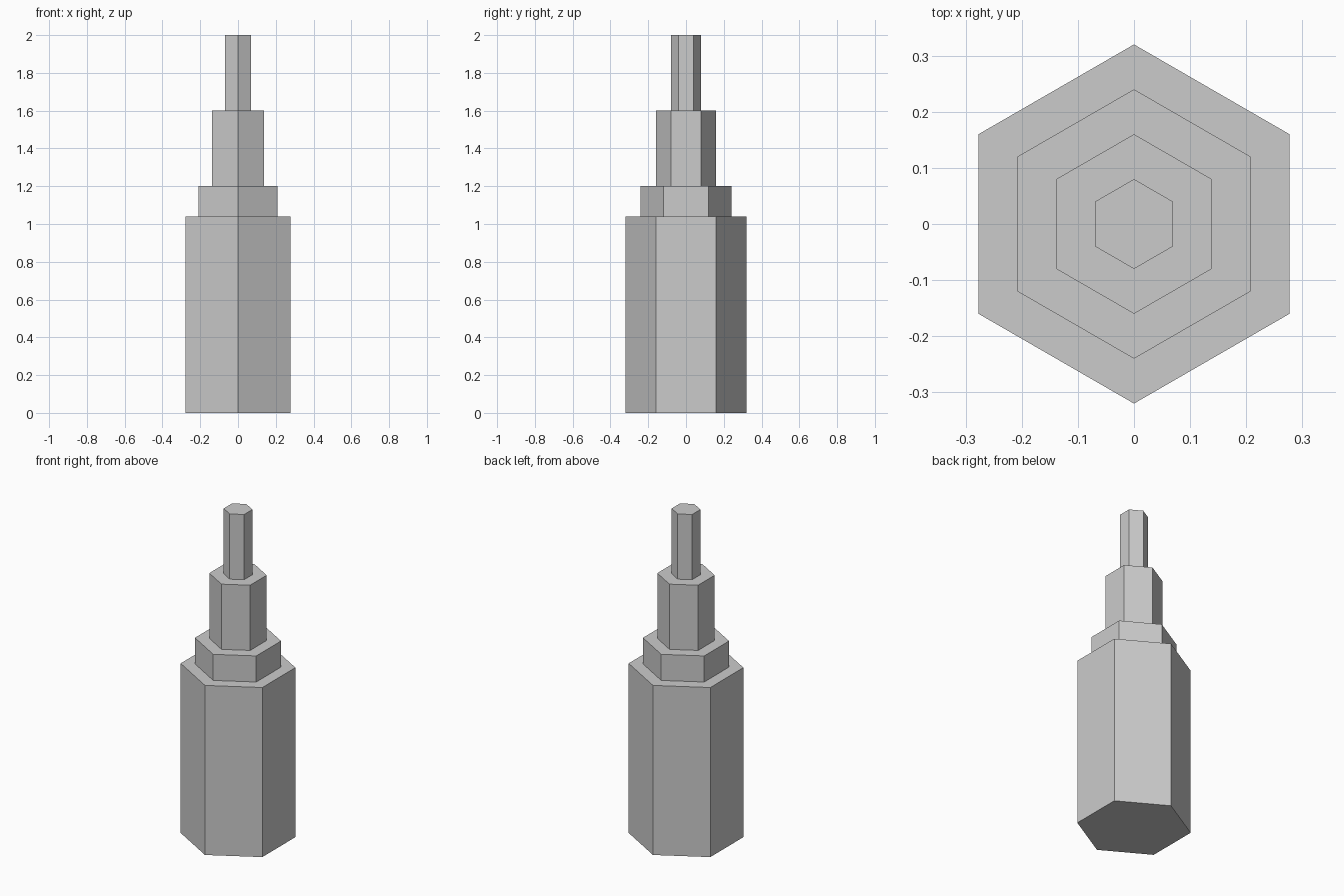
import bpy

cube = bpy.data.objects.get("Cube")
if cube:
    bpy.data.objects.remove(cube, do_unlink=True)

# Single plain grey
grey = bpy.data.materials.new("plain_grey")
grey.use_nodes = True
color = (0.6, 0.6, 0.6, 1)
grey.diffuse_color = color
grey.node_tree.nodes["Principled BSDF"].inputs["Base Color"].default_value = color


def hex_tier(name, radius, bottom, top):
    """Flat-shaded hexagonal prism with corners on the y axis."""
    bpy.ops.mesh.primitive_cylinder_add(
        vertices=6, radius=radius, depth=top - bottom,
        location=(0, 0, (bottom + top) / 2))
    tier = bpy.context.object
    tier.name = tier.data.name = name
    tier.data.materials.append(grey)


# Stepped tower, widest tier at the base
hex_tier("base_tier", 0.32, 0, 1.04)
hex_tier("collar_tier", 0.24, 1.04, 1.2)
hex_tier("upper_tier", 0.16, 1.2, 1.6)
hex_tier("spire_tier", 0.08, 1.6, 2)
